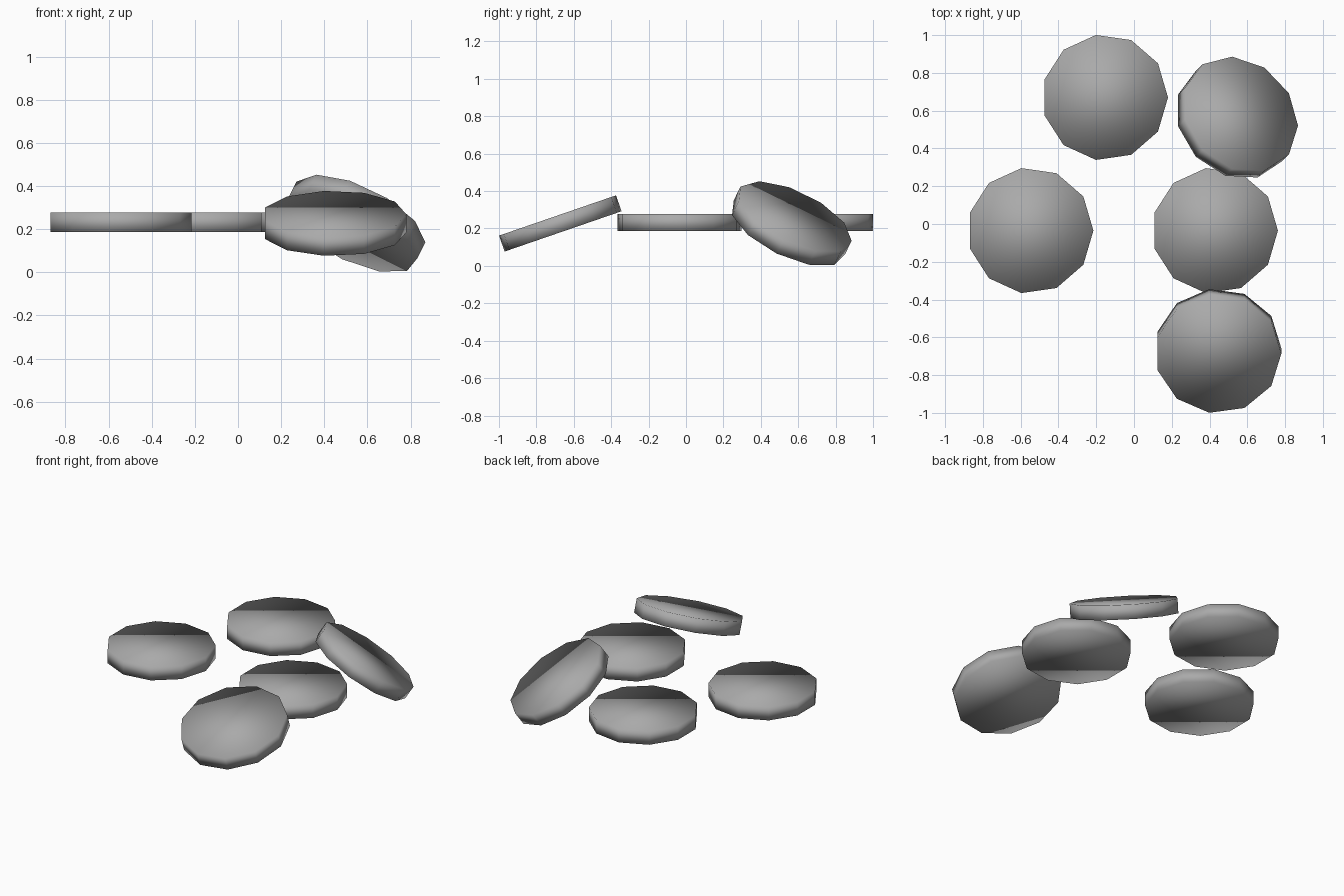
import bpy
import bmesh
from math import radians
from mathutils import Matrix, Vector

cube = bpy.data.objects.get("Cube")
if cube:
    bpy.data.objects.remove(cube, do_unlink=True)

RADIUS, THICKNESS, SIDES = 0.334, 0.09, 11

# Single grey metal
grey = bpy.data.materials.new("coin_grey")
grey.use_nodes = True
colour = (0.4, 0.4, 0.4, 1)
grey.diffuse_color = colour
grey.node_tree.nodes["Principled BSDF"].inputs["Base Color"].default_value = colour

# One shared disc mesh, with a corner pointing along +x
disc = bpy.data.meshes.new("coin")
bm = bmesh.new()
bmesh.ops.create_cone(bm, cap_ends=True, segments=SIDES, radius1=RADIUS,
                      radius2=RADIUS, depth=THICKNESS,
                      matrix=Matrix.Rotation(radians(-90), 4, "Z"))
for face in bm.faces:
    face.smooth = True
bm.to_mesh(disc)
bm.free()
disc.materials.append(grey)


def add_coin(name, centre, tilt_x=0, tilt_y=0):
    coin = bpy.data.objects.new(name, disc)
    coin.matrix_world = (Matrix.Translation(Vector(centre))
                         @ Matrix.Rotation(radians(tilt_x), 4, "X")
                         @ Matrix.Rotation(radians(tilt_y), 4, "Y"))
    bpy.context.collection.objects.link(coin)


# Flat coins
add_coin("coin_left_flat", (-0.549, -0.035, 0.232))
add_coin("coin_middle_flat", (0.428, -0.035, 0.232))
add_coin("coin_back_flat", (-0.154, 0.67, 0.232))

# Coins leaning on the middle one
add_coin("coin_front_leaning", (0.446, -0.672, 0.227), tilt_x=19)
add_coin("coin_back_leaning", (0.545, 0.562, 0.225), tilt_x=-26, tilt_y=24)
